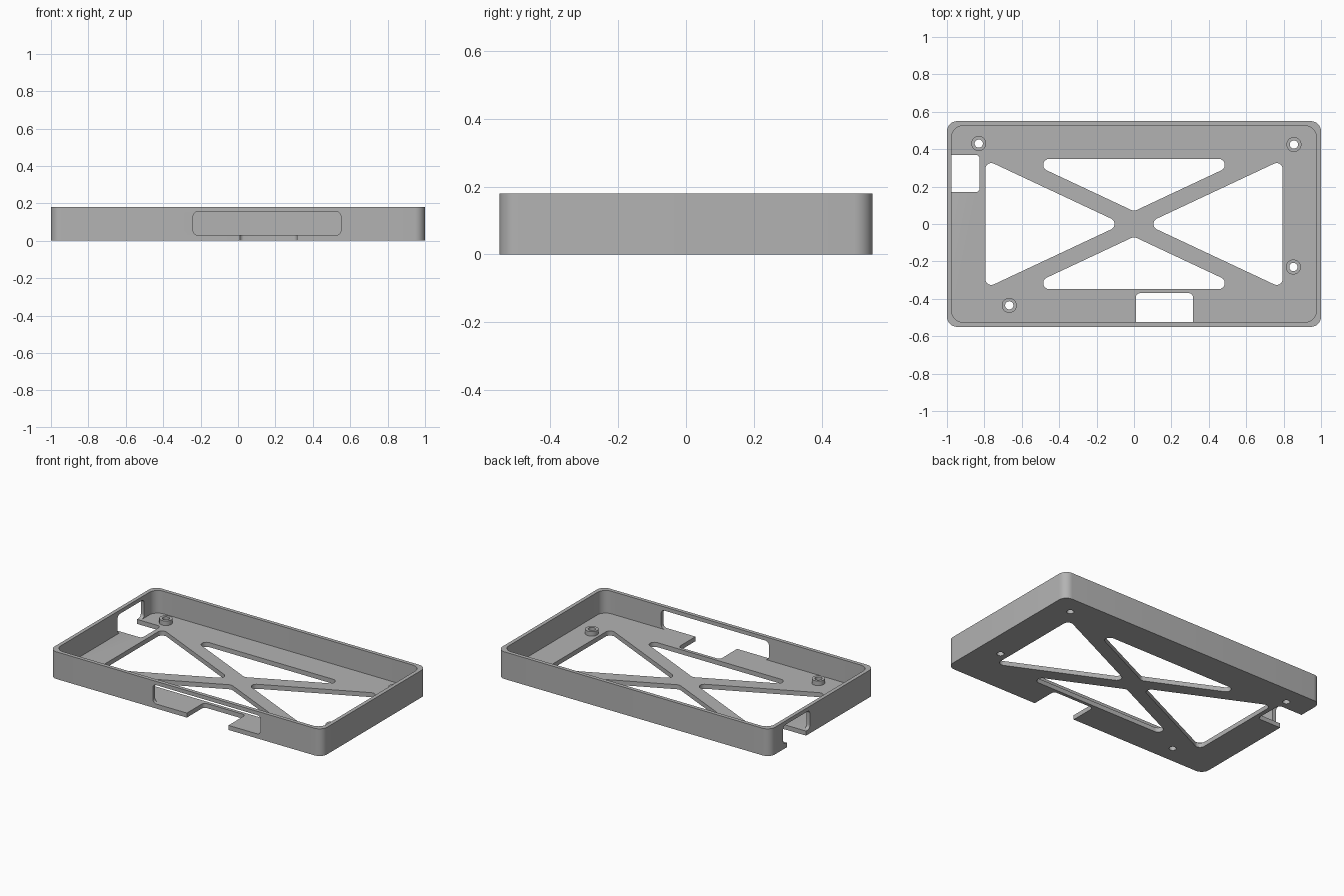
import bpy, bmesh, math
from mathutils import Vector, Matrix

if "Cube" in bpy.data.objects:
    bpy.data.objects.remove(bpy.data.objects["Cube"], do_unlink=True)

GREY = (0.45, 0.45, 0.45, 1)
grey = bpy.data.materials.new("plain_grey")
grey.use_nodes = True
grey.diffuse_color = GREY
grey.node_tree.nodes["Principled BSDF"].inputs["Base Color"].default_value = GREY

LENGTH, WIDTH, HEIGHT = 2.0, 1.1, 0.18
WALL, FLOOR = 0.025, 0.03
UPRIGHT_X = Matrix.Rotation(math.pi / 2, 4, "X")            # profile in x, z
UPRIGHT_Y = Matrix(((0, 0, 1, 0), (1, 0, 0, 0), (0, 1, 0, 0), (0, 0, 0, 1)))  # profile in y, z


def rounded(points, radius, steps=8):
    """Round every corner of a convex counter-clockwise polygon."""
    out = []
    for i, p in enumerate(points):
        p = Vector(p)
        a = (Vector(points[i - 1]) - p).normalized()
        b = (Vector(points[(i + 1) % len(points)]) - p).normalized()
        half = a.angle(b) / 2
        centre = p + (a + b).normalized() * radius / math.sin(half)
        start = p + a * radius / math.tan(half) - centre
        sweep = math.pi - 2 * half
        for s in range(steps + 1):
            t = sweep * s / steps
            out.append(centre + Vector((start.x * math.cos(t) - start.y * math.sin(t),
                                        start.x * math.sin(t) + start.y * math.cos(t))))
    return out


def rectangle(x0, x1, y0, y1):
    return [(x0, y0), (x1, y0), (x1, y1), (x0, y1)]


def circle(x, y, r, n=32):
    return [(x + r * math.cos(math.tau * i / n), y + r * math.sin(math.tau * i / n)) for i in range(n)]


def prism(name, profile, low, high, matrix=Matrix()):
    bm = bmesh.new()
    face = bm.faces.new([bm.verts.new((p[0], p[1], low)) for p in profile])
    top = bmesh.ops.extrude_face_region(bm, geom=[face])["geom"]
    bmesh.ops.translate(bm, vec=(0, 0, high - low),
                        verts=[v for v in top if isinstance(v, bmesh.types.BMVert)])
    bm.transform(matrix)
    bmesh.ops.recalc_face_normals(bm, faces=bm.faces)
    mesh = bpy.data.meshes.new(name)
    bm.to_mesh(mesh)
    bm.free()
    mesh.materials.append(grey)
    obj = bpy.data.objects.new(name, mesh)
    bpy.context.collection.objects.link(obj)
    return obj


def cut(target, cutter):
    mod = target.modifiers.new("cut", "BOOLEAN")
    mod.operation, mod.solver, mod.object = "DIFFERENCE", "EXACT", cutter
    bpy.context.view_layer.update()
    evaluated = target.evaluated_get(bpy.context.evaluated_depsgraph_get())
    mesh = bpy.data.meshes.new_from_object(evaluated)
    target.modifiers.clear()
    target.data = mesh
    bpy.data.objects.remove(cutter, do_unlink=True)


# Tray shell
hx, hy = LENGTH / 2, WIDTH / 2
tray = prism("tray", rounded(rectangle(-hx, hx, -hy, hy), 0.055), 0, HEIGHT)
ix, iy = hx - WALL, hy - WALL
cut(tray, prism("cavity", rounded(rectangle(-ix, ix, -iy, iy), 0.06), FLOOR, 0.3))

# Triangular openings that leave the cross brace
slope, end_x, end_y, tip_x, tip_y = 0.469, 0.795, 0.348, 0.061, 0.068
rise = (end_x - tip_x) * slope
run = (end_y - tip_y) / slope
side = [(tip_x, 0), (end_x, -rise), (end_x, rise)]
back = [(0, tip_y), (run, end_y), (-run, end_y)]
for shape in (side, back):
    for sign in (1, -1):
        points = [(sign * x, sign * y) for x, y in shape]
        cut(tray, prism("opening", rounded(points, 0.032), -0.1, 0.1))

# Connector windows in the front and right walls
cut(tray, prism("front_window", rounded(rectangle(-0.24, 0.55, FLOOR, 0.155), 0.025),
                0.51, 0.7, UPRIGHT_X))
cut(tray, prism("side_window", rounded(rectangle(0.13, 0.41, FLOOR, 0.155), 0.025),
                -1.2, -0.96, UPRIGHT_Y))

# Floor notches below the windows
cut(tray, prism("front_notch", rounded(rectangle(0.01, 0.315, -0.7, -0.37), 0.022), -0.1, 0.08))
cut(tray, prism("side_notch", rounded(rectangle(-1.2, -0.825, 0.17, 0.37), 0.022), -0.1, 0.08))

# Screw standoffs with through holes
parts = [tray]
for i, (x, y) in enumerate([(-0.83, 0.43), (0.855, 0.425), (0.852, -0.23), (-0.667, -0.435)]):
    post = prism("standoff_%d" % (i + 1), circle(x, y, 0.04), FLOOR, FLOOR + 0.03)
    for part in (tray, post):
        cut(part, prism("screw_hole", circle(x, y, 0.022), -0.1, 0.2))
    parts.append(post)

# Smooth the rounded corners and keep the edges sharp
bpy.ops.object.select_all(action="DESELECT")
for part in parts:
    part.select_set(True)
bpy.context.view_layer.objects.active = tray
bpy.ops.object.shade_smooth_by_angle(angle=math.radians(30))
